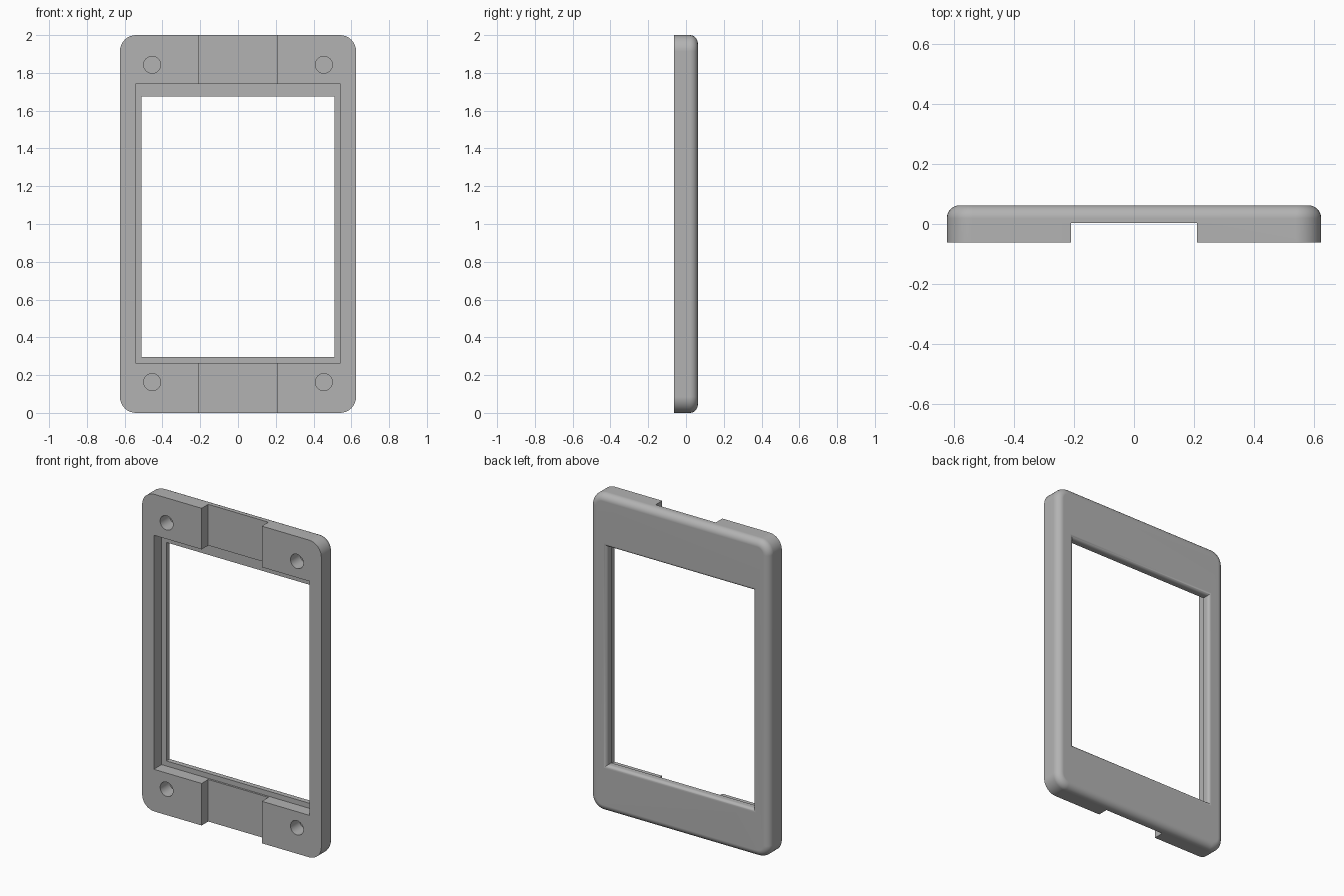
import bpy
import bmesh
from math import sin, cos, pi

cube = bpy.data.objects.get("Cube")
if cube:
    bpy.data.objects.remove(cube, do_unlink=True)

FRONT, BACK = -0.0625, 0.0625
STEPS = 8

grey = bpy.data.materials.new("plain grey")
grey.use_nodes = True
COLOUR = (0.45, 0.45, 0.45, 1)
grey.diffuse_color = COLOUR
grey.node_tree.nodes["Principled BSDF"].inputs["Base Color"].default_value = COLOUR


def outline(x, z0, z1, radius=0):
    """Rectangle in the xz plane, with round corners if radius is given."""
    if not radius:
        return [(x, z1), (-x, z1), (-x, z0), (x, z0)]
    points = []
    corners = [(1, z1 - radius), (-1, z1 - radius), (-1, z0 + radius), (1, z0 + radius)]
    for i, (side, z) in enumerate(corners):
        for k in range(STEPS + 1):
            a = (i + k / STEPS) * pi / 2
            points.append((side * (x - radius) + radius * cos(a), z + radius * sin(a)))
    return points


def loft(name, layers):
    """Closed solid through outlines stacked along y: (y, outline) pairs."""
    bm = bmesh.new()
    rings = [[bm.verts.new((x, y, z)) for x, z in pts] for y, pts in layers]
    n = len(rings[0])
    for a, b in zip(rings, rings[1:]):
        for i in range(n):
            j = (i + 1) % n
            bm.faces.new((a[i], a[j], b[j], b[i]))
    bm.faces.new(rings[0])
    bm.faces.new(rings[-1])
    bmesh.ops.recalc_face_normals(bm, faces=bm.faces)
    mesh = bpy.data.meshes.new(name)
    bm.to_mesh(mesh)
    bm.free()
    mesh.materials.append(grey)
    obj = bpy.data.objects.new(name, mesh)
    bpy.context.collection.objects.link(obj)
    return obj


# Frame body: rounded slab with a fillet around the back edge
R = 0.043
layers = [(FRONT, outline(0.625, 0, 2, 0.085))]
for k in range(STEPS + 1):
    a = k / STEPS * pi / 2
    inset = R * (1 - cos(a))
    layers.append((BACK - R + R * sin(a),
                   outline(0.625 - inset, inset, 2 - inset, 0.085 - inset)))
frame = loft("frame", layers)

# Window opening, flaring in a fillet towards the back
W = 0.021
layers = [(-0.2, outline(0.51, 0.297, 1.675))]
for k in range(STEPS + 1):
    a = k / STEPS * pi / 2
    grow = W * (1 - cos(a))
    layers.append((BACK - W + W * sin(a),
                   outline(0.51 + grow, 0.297 - grow, 1.675 + grow)))
layers.append((0.2, layers[-1][1]))
cutters = [loft("window_cutter", layers)]

# Front pocket around the window, and the shallow vertical channel
for name, depth, shape in [
    ("pocket_cutter", 0.015, outline(0.5435, 0.265, 1.741)),
    ("channel_cutter", 0.003, outline(0.21, -0.1, 2.1)),
]:
    cutters.append(loft(name, [(-0.25, shape), (depth, shape)]))

# Four blind screw holes
for x in (-0.4545, 0.4545):
    for z in (0.163, 1.843):
        ring = [(x + 0.045 * cos(i * pi / 16), z + 0.045 * sin(i * pi / 16))
                for i in range(32)]
        cutters.append(loft("hole_cutter", [(-0.2, ring), (0.03, ring)]))

bpy.context.view_layer.objects.active = frame
for cutter in cutters:
    cutter.hide_render = True
    mod = frame.modifiers.new(cutter.name, "BOOLEAN")
    mod.operation = "DIFFERENCE"
    mod.solver = "EXACT"
    mod.object = cutter
    bpy.ops.object.modifier_apply(modifier=mod.name)
for cutter in cutters:
    bpy.data.objects.remove(cutter, do_unlink=True)

# Smooth fillets, crisp edges
bpy.ops.object.select_all(action="DESELECT")
frame.select_set(True)
bpy.ops.object.shade_smooth_by_angle(angle=pi / 6)
normals = frame.modifiers.new("face_weighted_normals", "WEIGHTED_NORMAL")
normals.keep_sharp = True
